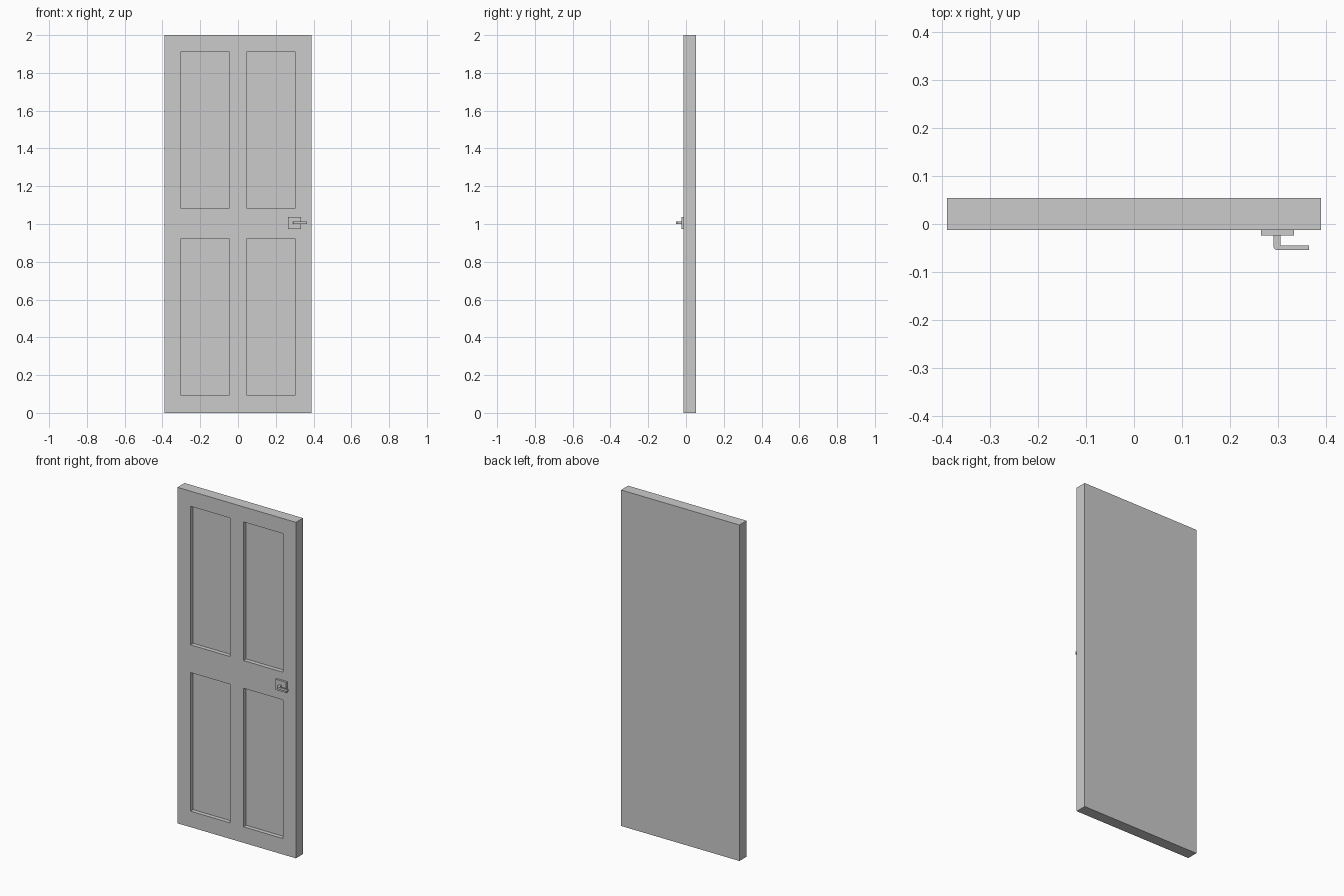
import bpy, bmesh, math
from mathutils import Matrix, Vector

if "Cube" in bpy.data.objects:
    bpy.data.objects.remove(bpy.data.objects["Cube"])

W, H = 0.39, 2.0
FRONT, BACK = -0.0125, 0.054
PX = (0.045, 0.304)                           # panel inner / outer edge
PZ = ((0.095, 0.92), (1.085, 1.91))           # lower / upper panel heights
RECESS = 0.025


def finish(bm, name):
    bmesh.ops.recalc_face_normals(bm, faces=bm.faces)
    me = bpy.data.meshes.new(name)
    bm.to_mesh(me)
    bm.free()
    ob = bpy.data.objects.new(name, me)
    bpy.context.collection.objects.link(ob)
    return ob


def box(lo, hi):
    lo, hi = Vector(lo), Vector(hi)
    bm = bmesh.new()
    m = Matrix.Translation((lo + hi) / 2) @ Matrix.Diagonal((*(hi - lo), 1))
    bmesh.ops.create_cube(bm, size=1, matrix=m)
    return bm


# Door leaf: slab cut along the panel lines, panels pushed in
bm = box((-W, FRONT, 0), (W, BACK, H))
cuts = [((s * x, 0, 0), (1, 0, 0)) for x in PX for s in (-1, 1)]
cuts += [((0, 0, z), (0, 0, 1)) for pair in PZ for z in pair]
for co, no in cuts:
    bmesh.ops.bisect_plane(bm, geom=bm.verts[:] + bm.edges[:] + bm.faces[:],
                           plane_co=co, plane_no=no)


def is_panel(f):
    c = f.calc_center_median()
    return (abs(c.y - FRONT) < 1e-4 and PX[0] < abs(c.x) < PX[1]
            and any(a < c.z < b for a, b in PZ))


panels = [f for f in bm.faces if is_panel(f)]
for f in panels:
    new = bmesh.ops.extrude_discrete_faces(bm, faces=[f])["faces"]
    bmesh.ops.translate(bm, verts=new[0].verts, vec=(0, RECESS, 0))
finish(bm, "door_leaf")

# Handle backplate
finish(box((0.265, -0.0245, 0.974), (0.334, FRONT, 1.037)), "handle_plate")

# Lever: L-shaped profile with a rounded elbow, extruded upward
x0, x1, tip, y0, y1, r = 0.291, 0.305, 0.365, -0.054, -0.0445, 0.007
profile = [(x0, -0.0235)]
for i in range(5):
    a = math.pi + i * math.pi / 8
    profile.append((x0 + r + r * math.cos(a), y0 + r + r * math.sin(a)))
profile += [(tip, y0), (tip, y1), (x1, y1), (x1, -0.0235)]
bm = bmesh.new()
face = bm.faces.new([bm.verts.new((x, y, 0.999)) for x, y in profile])
ext = bmesh.ops.extrude_face_region(bm, geom=[face])["geom"]
bmesh.ops.translate(bm, vec=(0, 0, 0.013),
                    verts=[v for v in ext if isinstance(v, bmesh.types.BMVert)])
finish(bm, "handle_lever")
